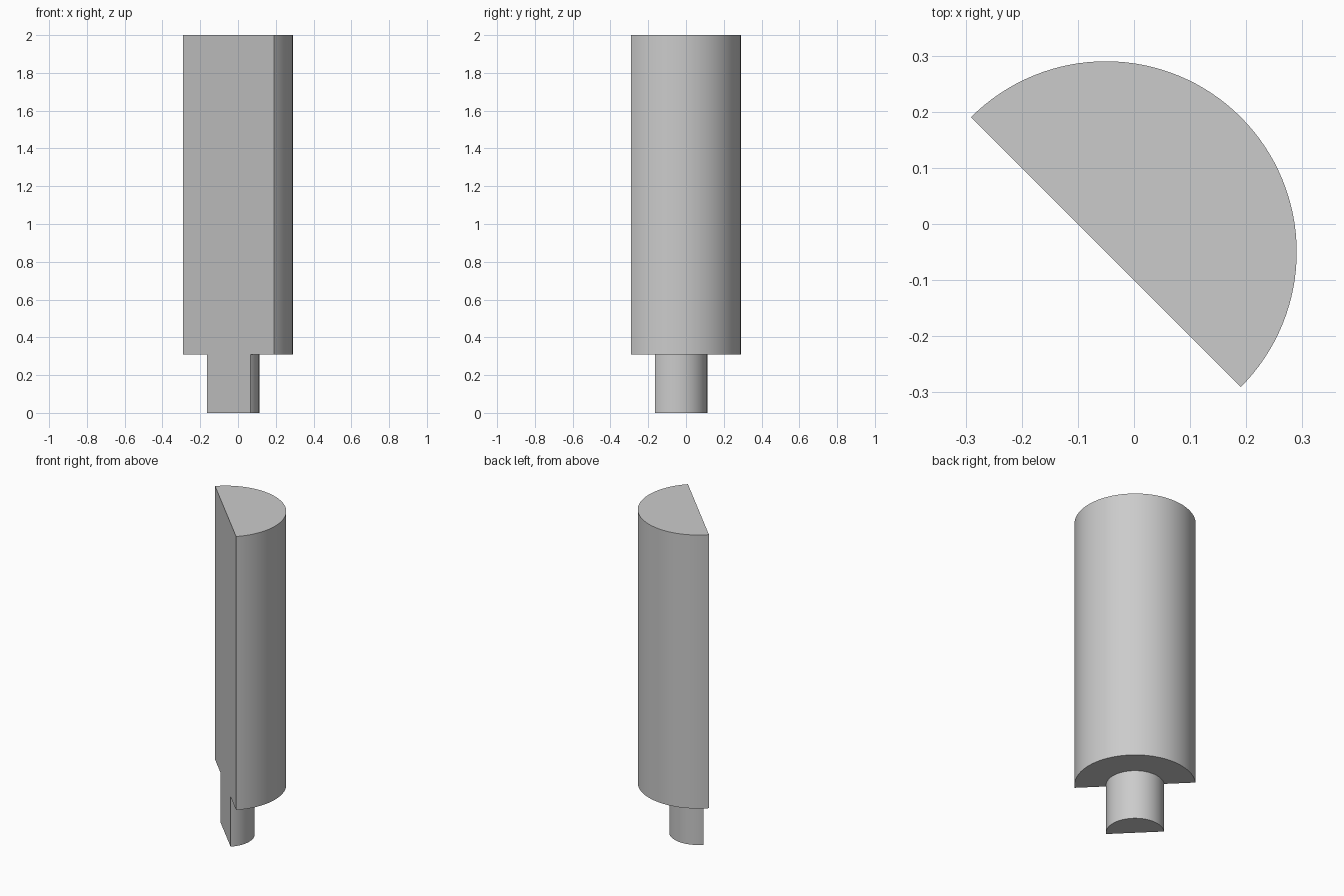
import bpy, bmesh
from math import pi, cos, sin, radians

cube = bpy.data.objects.get("Cube")
if cube:
    bpy.data.objects.remove(cube, do_unlink=True)

CENTRE = -0.05       # axis of both half cylinders, in x and y
SEGMENTS = 64        # facets around each half circle

grey = bpy.data.materials.new("plain grey")
grey.use_nodes = True
grey.diffuse_color = (0.6, 0.6, 0.6, 1)
grey.node_tree.nodes["Principled BSDF"].inputs["Base Color"].default_value = grey.diffuse_color


def half_cylinder(name, radius, bottom, top):
    """Half round bar whose flat side faces the front right diagonal."""
    bm = bmesh.new()
    ring = []
    for i in range(SEGMENTS + 1):
        a = -pi / 4 + pi * i / SEGMENTS
        ring.append(bm.verts.new((CENTRE + radius * cos(a),
                                  CENTRE + radius * sin(a), bottom)))
    base = bm.faces.new(ring)
    grown = bmesh.ops.extrude_face_region(bm, geom=[base], use_keep_orig=True)
    for v in grown["geom"]:
        if isinstance(v, bmesh.types.BMVert):
            v.co.z = top
    bmesh.ops.recalc_face_normals(bm, faces=bm.faces)
    mesh = bpy.data.meshes.new(name)
    bm.to_mesh(mesh)
    bm.free()
    mesh.materials.append(grey)
    obj = bpy.data.objects.new(name, mesh)
    bpy.context.collection.objects.link(obj)
    bpy.ops.object.select_all(action="DESELECT")
    obj.select_set(True)
    bpy.context.view_layer.objects.active = obj
    bpy.ops.object.shade_smooth_by_angle(angle=radians(30))
    return obj


# Wide upper body and the narrow peg under it, flush on the flat side
half_cylinder("body", 0.34, 0.308, 2.0)
half_cylinder("peg", 0.163, 0.0, 0.308)
